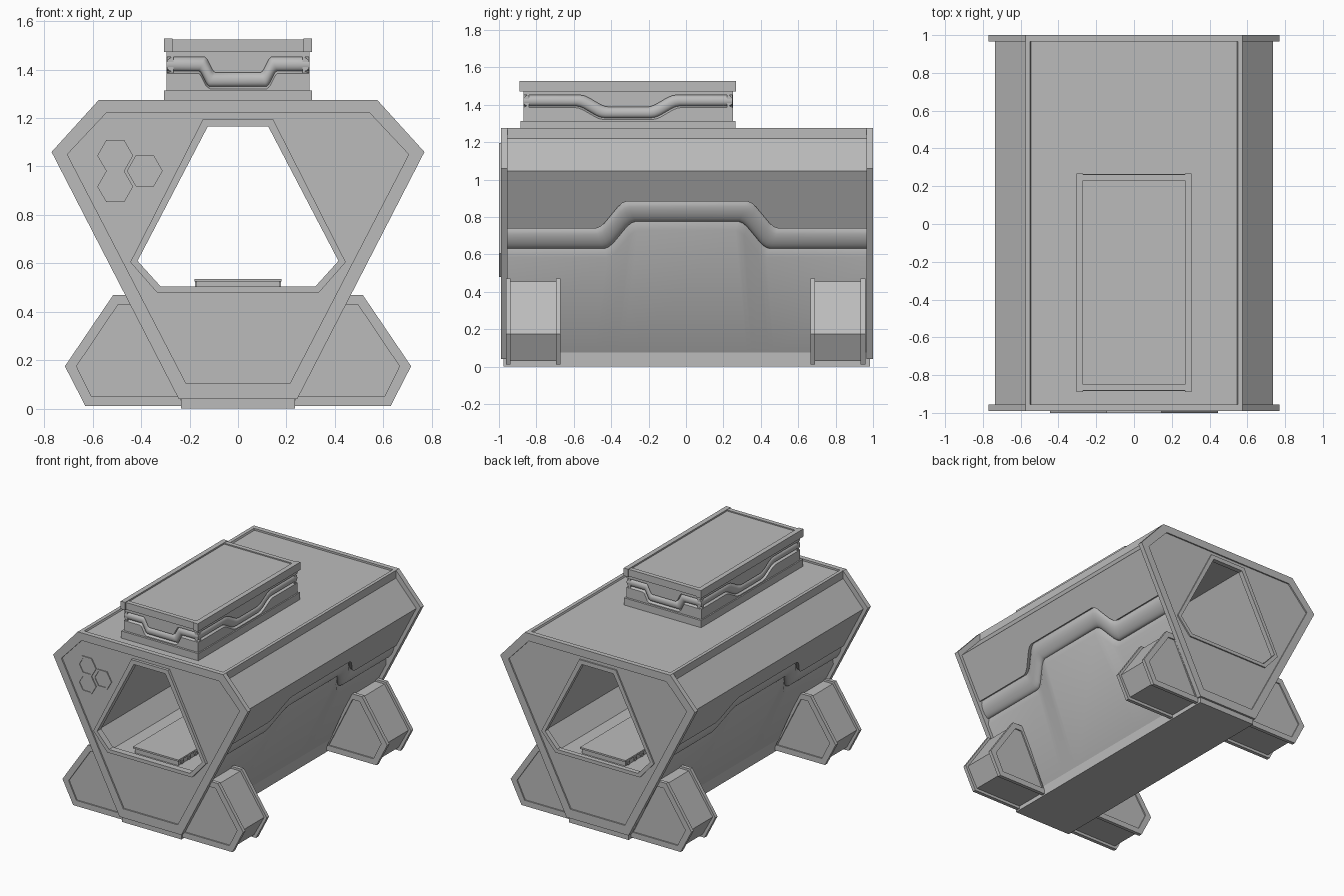
import bpy, bmesh, math

cube = bpy.data.objects.get("Cube")
if cube:
    bpy.data.objects.remove(cube, do_unlink=True)

grey = bpy.data.materials.new("neutral grey")
grey.use_nodes = True
grey.diffuse_color = (0.5, 0.5, 0.5, 1)
grey.node_tree.nodes["Principled BSDF"].inputs["Base Color"].default_value = grey.diffuse_color


def loft(name, loops, ring=False, smooth=False):
    """Join point loops with faces; ring=True joins last to first, else caps ends."""
    bm = bmesh.new()
    rows = [[bm.verts.new(p) for p in loop] for loop in loops]
    n = len(rows[0])
    pairs = list(zip(rows, rows[1:] + rows[:1])) if ring else list(zip(rows, rows[1:]))
    for a, b in pairs:
        for i in range(n):
            j = (i + 1) % n
            bm.faces.new((a[i], a[j], b[j], b[i]))
    if not ring:
        bm.faces.new(rows[0])
        bm.faces.new(rows[-1])
    bmesh.ops.recalc_face_normals(bm, faces=bm.faces)
    mesh = bpy.data.meshes.new(name)
    bm.to_mesh(mesh)
    bm.free()
    mesh.materials.append(grey)
    obj = bpy.data.objects.new(name, mesh)
    bpy.context.collection.objects.link(obj)
    if smooth:
        bpy.ops.object.select_all(action='DESELECT')
        obj.select_set(True)
        bpy.context.view_layer.objects.active = obj
        bpy.ops.object.shade_smooth_by_angle(angle=math.radians(35))
    return obj


def at_y(points, y):
    return [(x, y, z) for x, z in points]


def sym(half):
    """Mirror a right-hand half outline across x = 0."""
    return half + [(-x, z) for x, z in reversed(half)]


def prism(name, points, y0, y1):
    return loft(name, [at_y(points, y0), at_y(points, y1)])


def box(name, x0, x1, y0, y1, z0, z1):
    return prism(name, [(x0, z0), (x1, z0), (x1, z1), (x0, z1)], y0, y1)


def channel_profile(bottom, top, edge, pipe, chamfer, depth, back):
    """Panel section (height, offset, moves) with a round bead in a channel."""
    low = edge - pipe
    pts = [(bottom, 0, 0), (low - chamfer, 0, 1), (low, -depth, 1)]
    for i in range(1, 10):
        a = math.pi * i / 10
        pts.append((low + pipe * 0.93 * (1 - math.cos(a)) / 2, depth * (math.sin(a) - 1), 1))
    return pts + [(edge, -depth, 1), (edge, 0, 1), (top, 0, 0), (top, -back, 0), (bottom, -back, 0)]


def moulded_wall(name, u0, u1, outer, inner, shift, edge, profile, place):
    """Wall whose channel jogs by shift around the middle of the wall."""
    mid = (u0 + u1) / 2
    jog = [(-.2, 0), (0, .06), (.2, .2), (.8, .8), (1, .94), (1.2, 1)]
    stations = [(u0, 0, 0)]
    stations += [(mid - outer + t * (outer - inner), s, 1) for t, s in jog]
    stations += [(mid + outer - t * (outer - inner), s, -1) for t, s in reversed(jog)]
    stations += [(u1, 0, 0)]
    skew = math.copysign(0.4, shift)
    loops = []
    for u, s, side in stations:
        loops.append([place(u + m * side * skew * (edge - v), v + m * s * shift, d)
                      for v, d, m in profile])
    return loft(name, loops, smooth=True)


# End frames: outer border, recessed panel, raised rim round the opening
outline = sym([(.245, .04), (.77, 1.06), (.575, 1.275)])
border = sym([(.215, .105), (.705, 1.05), (.545, 1.22)])
rim = sym([(.335, .48), (.445, .605), (.145, 1.195)])
opening = sym([(.32, .505), (.415, .61), (.125, 1.165)])
for name, face, back, rim_y, s in (("front_frame", -.99, -.955, -1, 1),
                                   ("back_frame", 1, .965, 1, -1)):
    recess = face + s * .01
    loft(name, [at_y(outline, back), at_y(outline, face), at_y(border, face),
                at_y(border, recess), at_y(rim, recess), at_y(rim, rim_y),
                at_y(opening, rim_y), at_y(opening, back)], ring=True)

# Hexagon badges on the front panel
for i, (hx, hz) in enumerate(((-.507, 1.045), (-.507, .917), (-.385, .982))):
    hexes = [[(hx + r * math.cos(k * math.pi / 3), hz + r * math.sin(k * math.pi / 3))
              for k in range(6)] for r in (.074, .058)]
    loft(f"hexagon_badge_{i + 1}", [at_y(hexes[0], -.975), at_y(hexes[0], -.987),
                                    at_y(hexes[1], -.987), at_y(hexes[1], -.982)])

# Inner passage
lining = sym([(.325, .49), (.425, .608), (.132, 1.175)])
lining_back = sym([(.33, .483), (.433, .606), (.138, 1.185)])
loft("passage_lining", [at_y(lining, -.96), at_y(lining, .97),
                        at_y(lining_back, .97), at_y(lining_back, -.96)], ring=True)

# Roof shell with lip, step and sloped shoulders
roof = sym([(.70, 1.045), (.735, 1.045), (.575, 1.22), (.575, 1.275), (.55, 1.274), (.545, 1.262)])
roof += [(-.555, 1.205), (.555, 1.205)]
roof = roof[:6] + roof[6:12] + roof[12:]
prism("roof_shell", roof, -.96, .97)

# Bottom skid
box("bottom_skid", -.235, .235, -.975, .985, 0, .08)

# Sloped side walls with jogged bead
side_section = channel_profile(.075, 1.045, .738, .118, .036, .025, .04)
for side, sx in (("left", 1), ("right", -1)):
    def place(u, v, d, sx=sx):
        return (sx * (.235 + (v - .075) * .5155 + .889 * d), u, v - .459 * d)
    moulded_wall(f"{side}_side_wall", -.96, .97, .465, .345, .145, .738, side_section, place)

# Feet: two end plates with recessed panels and a smaller core
foot = [(.225, .01), (.63, .01), (.715, .175), (.515, .47), (.43, .47)]
foot_panel = [(.25, .05), (.605, .05), (.667, .175), (.495, .43), (.44, .43)]
foot_core = [(.23, .03), (.615, .03), (.695, .175), (.505, .455), (.43, .455)]
for side, sx in (("left", 1), ("right", -1)):
    def flip(points, sx=sx):
        return [(sx * x, z) for x, z in points]
    for end, y0, y1 in (("front", -.963, -.67), ("back", .665, .96)):
        prism(f"{end}_{side}_foot_core", flip(foot_core), y0 + .012, y1 - .012)
        for part, a, b in (("fore", y0, y0 + .026), ("aft", y1, y1 - .026)):
            inset = a + (b - a) * .35
            loft(f"{end}_{side}_foot_{part}_plate",
                 [at_y(flip(foot), b), at_y(flip(foot), a),
                  at_y(flip(foot_panel), a), at_y(flip(foot_panel), inset)])

# Rooftop unit: base, core, moulded walls, cap
box("unit_base", -.305, .305, -.885, .265, 1.255, 1.313)
box("unit_core", -.27, .27, -.845, .225, 1.3, 1.48)
unit_section = channel_profile(1.31, 1.476, 1.452, .058, .009, .02, .03)
for side, sx in (("left", 1), ("right", -1)):
    def place_side(u, v, d, sx=sx):
        return (sx * (.296 + d), u, v)
    moulded_wall(f"unit_{side}_wall", -.868, .248, .235, .125, -.064, 1.452,
                 unit_section, place_side)
    box(f"unit_{side}_cap_bar", sx * .27, sx * .305, -.89, .268, 1.472, 1.528)
for end, y, sy in (("front", -.87, -1), ("back", .25, 1)):
    def place_end(u, v, d, y=y, sy=sy):
        return (u, y + sy * d, v)
    moulded_wall(f"unit_{end}_wall", -.294, .294, .132, .1, -.064, 1.452,
                 unit_section, place_end)
    box(f"unit_{end}_cap_bar", -.27, .27, y + sy * .012, y - sy * .02, 1.475, 1.525)
box("unit_cap_panel", -.275, .275, -.86, .24, 1.474, 1.517)

# Bench along the passage floor with a row of rollers on each side
box("bench", -.172, .172, -.92, .93, .48, .533)
box("bench_top", -.18, .18, -.93, .94, .524, .536)
for side, sx in (("left", 1), ("right", -1)):
    for i in range(24):
        yc = -.88 + i * .0775
        rings = [[(sx * x, yc + r * math.cos(k * math.pi / 6), .507 + r * math.sin(k * math.pi / 6))
                  for k in range(12)]
                 for x, r in ((.16, .017), (.178, .017), (.178, .01), (.173, .01))]
        loft(f"{side}_bench_roller_{i + 1}", rings)
